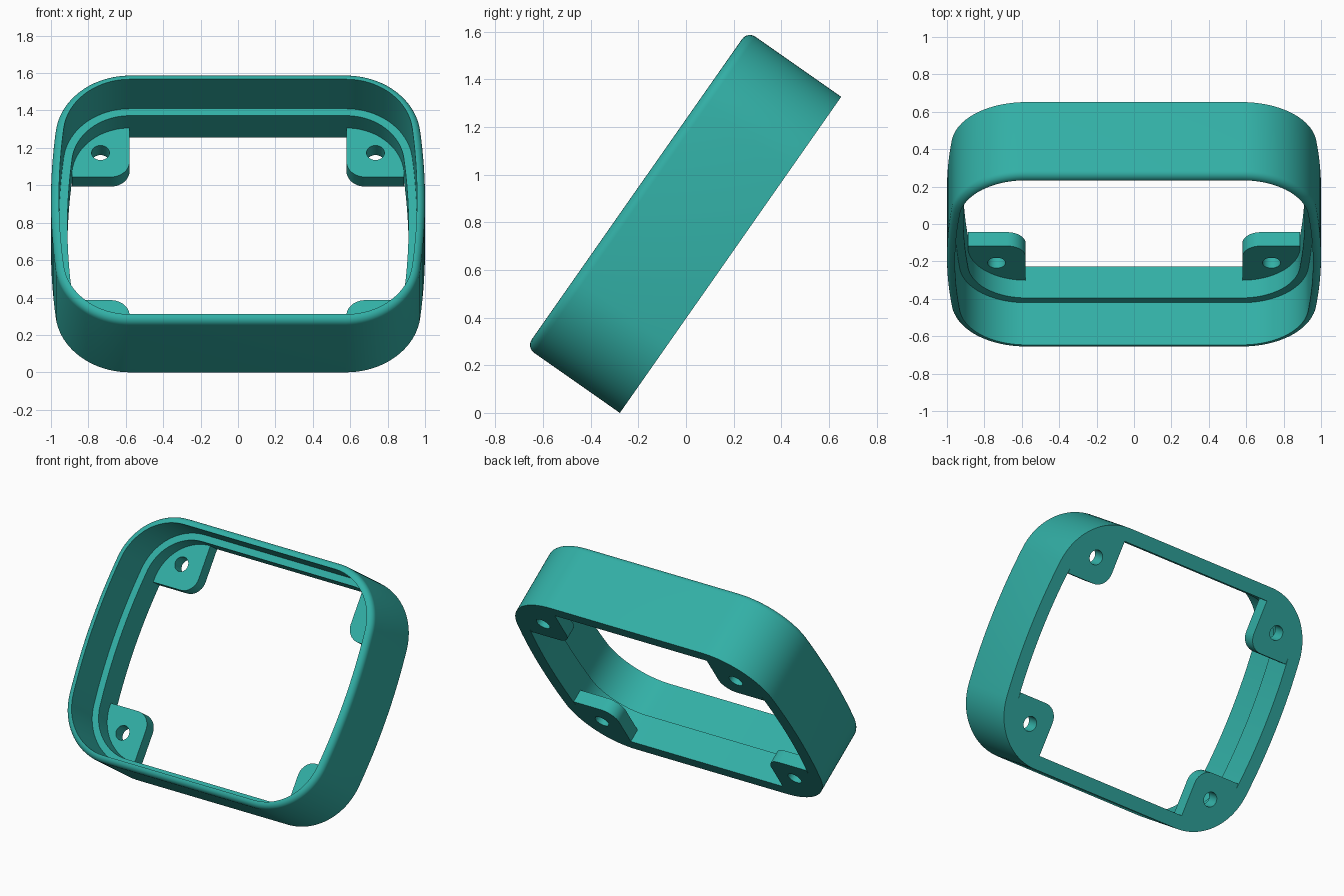
import bpy, bmesh, math

if "Cube" in bpy.data.objects:
    bpy.data.objects.remove(bpy.data.objects["Cube"])

TILT = math.radians(55)
CENTRE = (0, 0.187, 0.6635)     # middle of the back plane
HALF_H, SIDE_R, CORNER_R = 0.81, 4.0, 0.40
DEPTH, LEDGE = 0.48, 0.205      # front rim and inner ledge above the back plane
WALL, RIM, FILLET = 0.088, 0.043, 0.04

teal = bpy.data.materials.new("teal")
teal.diffuse_color = (0.032, 0.43, 0.38, 1)
teal.use_nodes = True
teal.node_tree.nodes["Principled BSDF"].inputs["Base Color"].default_value = teal.diffuse_color


def quadrant(inset):
    """Bowed side, then rounded corner, from (x, 0) up to the straight top edge."""
    cy = HALF_H - CORNER_R
    side_cx = 1 - SIDE_R
    cx = side_cx + math.sqrt((SIDE_R - CORNER_R) ** 2 - cy ** 2)
    a0 = math.asin(cy / (SIDE_R - CORNER_R))
    pts = []
    for i in range(8):
        a = a0 * i / 8
        pts.append((side_cx + (SIDE_R - inset) * math.cos(a), (SIDE_R - inset) * math.sin(a)))
    for i in range(21):
        a = a0 + (math.pi / 2 - a0) * i / 20
        r = CORNER_R - inset
        pts.append((cx + r * math.cos(a), cy + r * math.sin(a)))
    return pts


def outline(inset):
    q = quadrant(inset)
    top = q + [(-x, y) for x, y in reversed(q)]
    return top + [(x, -y) for x, y in reversed(top[1:-1])]


def finish(name, bm):
    bmesh.ops.recalc_face_normals(bm, faces=bm.faces)
    mesh = bpy.data.meshes.new(name)
    bm.to_mesh(mesh)
    bm.free()
    mesh.materials.append(teal)
    ob = bpy.data.objects.new(name, mesh)
    bpy.context.collection.objects.link(ob)
    ob.location = CENTRE
    ob.rotation_euler = (TILT, 0, 0)
    bpy.ops.object.select_all(action='DESELECT')
    ob.select_set(True)
    bpy.context.view_layer.objects.active = ob
    bpy.ops.object.shade_smooth_by_angle(angle=math.radians(30))
    return ob


# Frame: wall section (inset, height) swept around the outline
section = [(WALL, 0), (0, 0)]
for i in range(7):
    a = math.pi / 2 * i / 6
    section.append((FILLET * (1 - math.cos(a)), DEPTH - FILLET + FILLET * math.sin(a)))
section += [(RIM, DEPTH), (RIM, LEDGE), (WALL, LEDGE)]

bm = bmesh.new()
rings = [[bm.verts.new((x, y, h)) for x, y in outline(t)] for t, h in section]
for a, b in zip(rings, rings[1:] + rings[:1]):
    n = len(a)
    for i in range(n):
        j = (i + 1) % n
        bm.faces.new((a[i], a[j], b[j], b[i]))
finish("frame", bm)

# Corner lugs: rounded tab following the inner wall, with a screw hole
LUG_X, LUG_Y, LUG_R, LUG_T = 0.58, 0.402, 0.1, 0.09
edge = [p for p in quadrant(WALL) if p[1] > LUG_Y + 0.005 and p[0] > LUG_X + 0.005]
tab = [(edge[0][0] + 0.001, LUG_Y)] + edge + [(LUG_X, HALF_H - WALL)]
for i in range(11):
    a = math.pi + math.pi / 2 * i / 10
    tab.append((LUG_X + LUG_R + LUG_R * math.cos(a), LUG_Y + LUG_R + LUG_R * math.sin(a)))
hole = [(0.735 + 0.048 * math.cos(math.tau * i / 32),
         0.56 + 0.048 * math.sin(math.tau * i / 32)) for i in range(32)]

bm = bmesh.new()
edges = []
for loop in (tab, hole):
    vs = [bm.verts.new((x, y, 0)) for x, y in loop]
    edges += [bm.edges.new((vs[i - 1], vs[i])) for i in range(len(vs))]
bmesh.ops.triangle_fill(bm, edges=edges, use_beauty=True, normal=(0, 0, 1))
ext = bmesh.ops.extrude_face_region(bm, geom=bm.faces[:], use_keep_orig=True)
bmesh.ops.translate(bm, vec=(0, 0, LUG_T),
                    verts=[v for v in ext["geom"] if isinstance(v, bmesh.types.BMVert)])
lugs = finish("corner_lugs", bm)
mirror = lugs.modifiers.new("four_corners", 'MIRROR')
mirror.use_axis = (True, True, False)
mirror.use_mirror_merge = False
